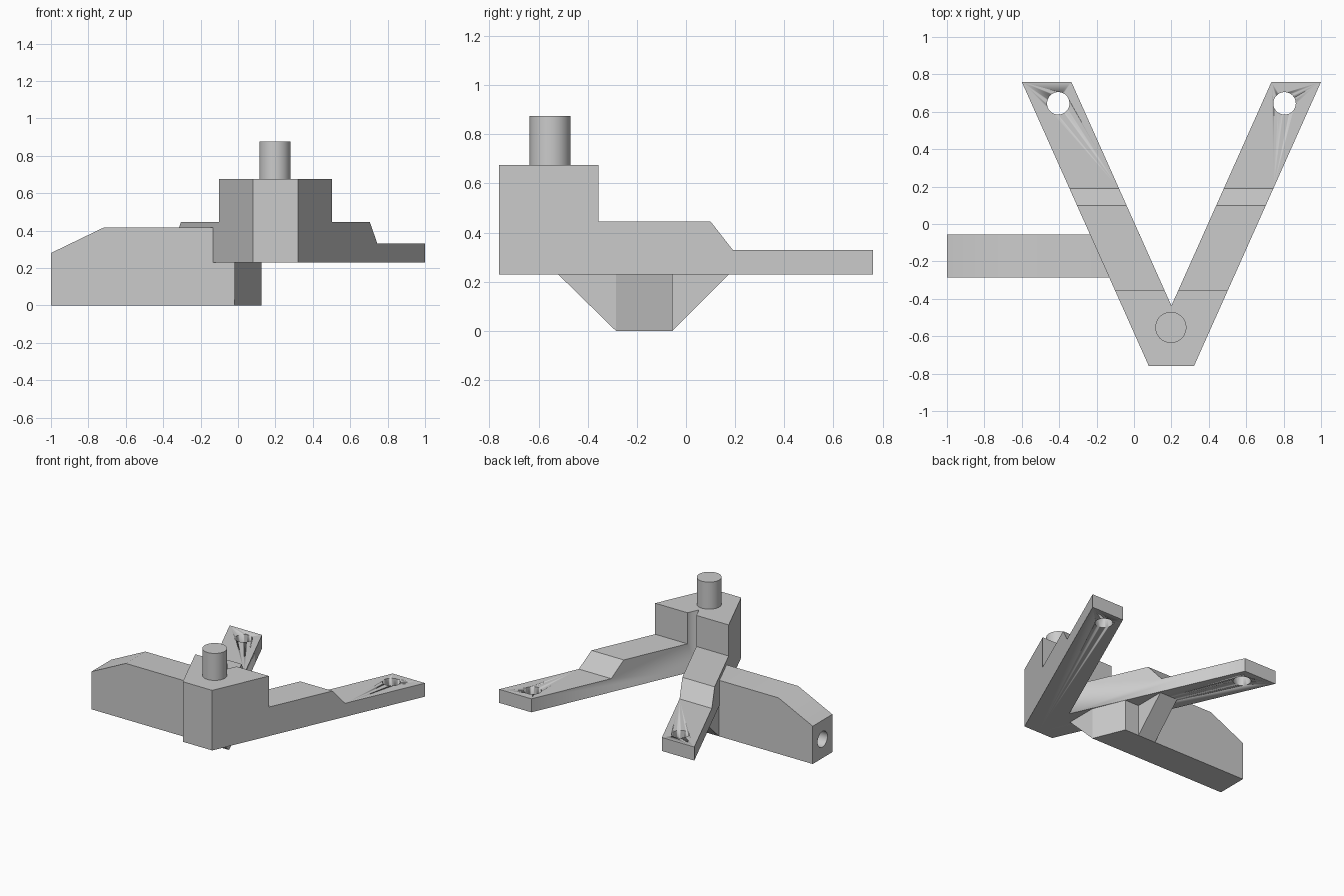
import bpy
import bmesh
import math
from mathutils import Matrix, Vector

if "Cube" in bpy.data.objects:
    bpy.data.objects.remove(bpy.data.objects["Cube"], do_unlink=True)

grey = bpy.data.materials.new("plain_grey")
grey.use_nodes = True
grey.diffuse_color = (0.6, 0.6, 0.6, 1)
grey.node_tree.nodes["Principled BSDF"].inputs["Base Color"].default_value = (0.6, 0.6, 0.6, 1)


def make_object(name, bm, location=(0, 0, 0)):
    mesh = bpy.data.meshes.new(name)
    bm.to_mesh(mesh)
    bm.free()
    mesh.materials.append(grey)
    obj = bpy.data.objects.new(name, mesh)
    obj.location = location
    bpy.context.collection.objects.link(obj)
    return obj


def prism(points, sweep):
    """Extrude a flat outline along a vector."""
    bm = bmesh.new()
    face = bm.faces.new([bm.verts.new(p) for p in points])
    result = bmesh.ops.extrude_face_region(bm, geom=[face], use_keep_orig=True)
    moved = [v for v in result["geom"] if isinstance(v, bmesh.types.BMVert)]
    bmesh.ops.translate(bm, verts=moved, vec=sweep)
    bmesh.ops.recalc_face_normals(bm, faces=bm.faces)
    return bm


def add_cylinder(bm, radius, depth, centre, axis="Z"):
    turn = Matrix.Rotation(math.pi / 2, 4, "Y") if axis == "X" else Matrix()
    bmesh.ops.create_cone(bm, cap_ends=True, segments=48, radius1=radius, radius2=radius,
                          depth=depth, matrix=Matrix.Translation(centre) @ turn)


def smooth(obj):
    bpy.ops.object.select_all(action="DESELECT")
    obj.select_set(True)
    bpy.context.view_layer.objects.active = obj
    bpy.ops.object.shade_smooth_by_angle(angle=math.radians(30))


def cut(obj, cutter):
    """Boolean the cutter out of the part, and hide the cutter."""
    mod = obj.modifiers.new("holes", "BOOLEAN")
    mod.operation = "DIFFERENCE"
    mod.solver = "EXACT"
    mod.object = cutter
    cutter.hide_render = True
    cutter.hide_set(True)
    cutter.display_type = "WIRE"


# V-shaped frame: one leg from its side profile, sheared, trimmed and mirrored
CENTRE = 0.2
SLOPE = 0.447
leg_profile = [(-0.76, 0.23), (0.76, 0.23), (0.76, 0.33), (0.19, 0.33), (0.1, 0.445),
               (-0.355, 0.445), (-0.355, 0.675), (-0.76, 0.675)]
bm = prism([(0.535, y, z) for y, z in leg_profile], (0.265, 0, 0))
for v in bm.verts:
    v.co.x -= SLOPE * (0.76 - v.co.y)
bmesh.ops.bisect_plane(bm, geom=bm.verts[:] + bm.edges[:] + bm.faces[:], dist=1e-5,
                       plane_co=(0, 0, 0), plane_no=(1, 0, 0), clear_inner=True)
frame = make_object("v_frame", bm, (CENTRE, 0, 0))
mirror = frame.modifiers.new("mirror", "MIRROR")
mirror.use_clip = True

# Bolt holes at the leg tips
bm = bmesh.new()
for side in (-1, 1):
    add_cylinder(bm, 0.06, 0.5, Vector((CENTRE + side * 0.605, 0.645, 0.28)))
leg_cutter = make_object("leg_hole_cutter", bm)
smooth(leg_cutter)
smooth(frame)
cut(frame, leg_cutter)

# Post on the hub
bm = bmesh.new()
add_cylinder(bm, 0.083, 0.22, Vector((CENTRE - 0.003, -0.553, 0.765)))
smooth(make_object("post", bm))

# Side arm: its inner end runs under the leg and follows the leg's slant
FRONT, BACK = -0.285, -0.055
arm_profile = [(-1, 0), (0.1, 0), (0.1, 0.23), (-0.06, 0.23), (-0.06, 0.415),
               (-0.72, 0.415), (-1, 0.28)]
bm = prism([(x, FRONT, z) for x, z in arm_profile], (0, BACK - FRONT, 0))
for v in bm.verts:
    if v.co.x > 0:
        v.co.x = 0.125 if v.co.y < -0.2 else 0.03
arm = make_object("side_arm", bm)

# Blind hole in the arm's outer end
bm = bmesh.new()
add_cylinder(bm, 0.058, 0.8, Vector((-1, -0.17, 0.14)), "X")
arm_cutter = make_object("arm_hole_cutter", bm)
smooth(arm_cutter)
smooth(arm)
cut(arm, arm_cutter)

# Wedge gussets between the arm and the leg's underside
for name, x, y, reach in (("front_gusset", -0.02, FRONT, -0.235),
                          ("back_gusset", -0.23, BACK, 0.23)):
    outline = [(x, y, 0), (x, y, 0.23), (x, y + reach, 0.23)]
    make_object(name, prism(outline, (0.145, 0, 0)))
